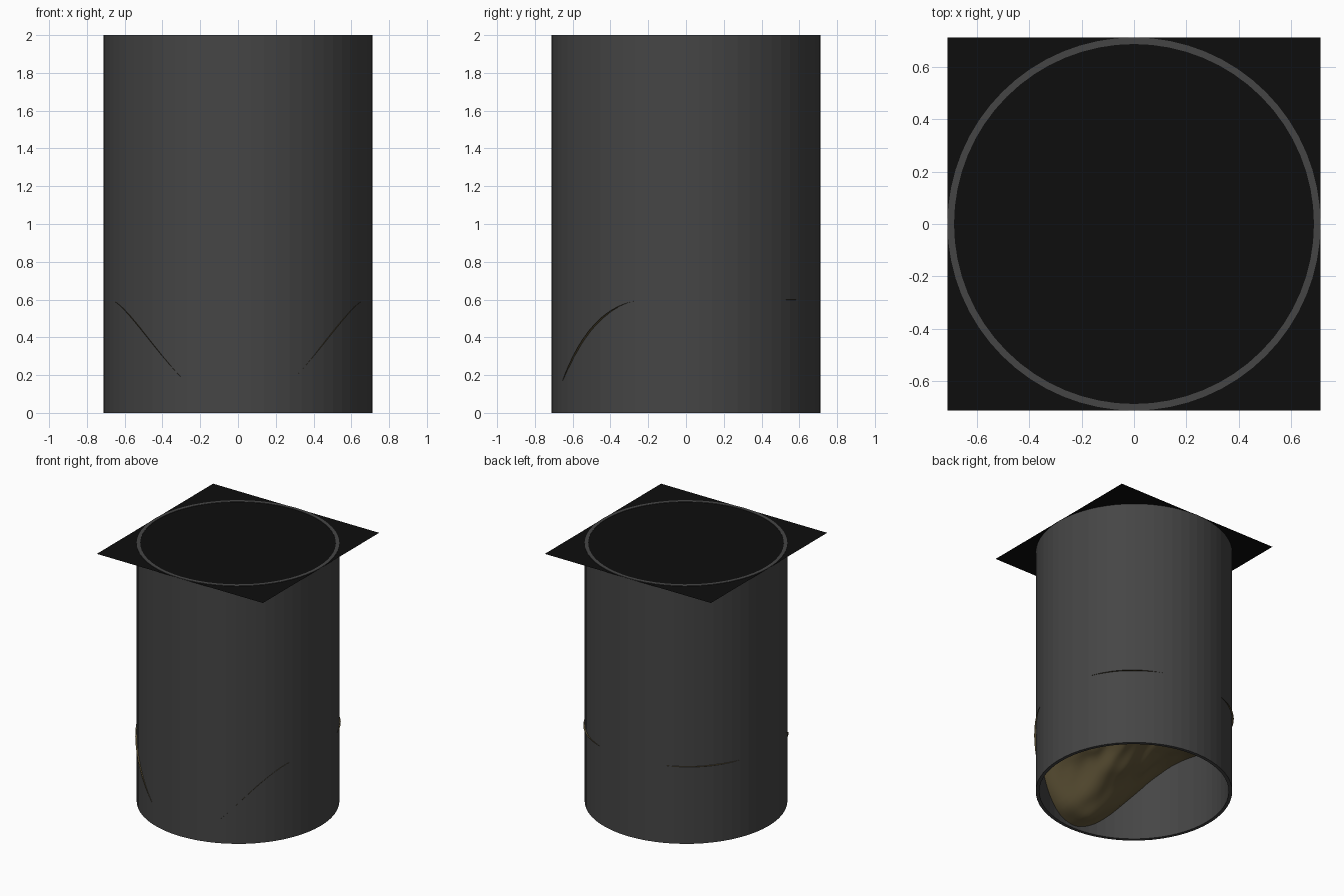
import bpy, bmesh, math
from mathutils import Vector, noise

if "Cube" in bpy.data.objects:
    bpy.data.objects.remove(bpy.data.objects["Cube"])

R_OUT, R_IN, H = 0.712, 0.687, 2.0


def material(name, rgb):
    m = bpy.data.materials.new(name)
    m.diffuse_color = (*rgb, 1)
    m.use_nodes = True
    m.node_tree.nodes["Principled BSDF"].inputs["Base Color"].default_value = m.diffuse_color
    return m


def make_object(name, bm, mat):
    me = bpy.data.meshes.new(name)
    bm.to_mesh(me)
    bm.free()
    ob = bpy.data.objects.new(name, me)
    bpy.context.collection.objects.link(ob)
    me.materials.append(mat)
    return ob


grey = material("dark grey", (0.06, 0.06, 0.06))
black = material("black", (0.004, 0.004, 0.004))
brown = material("earth brown", (0.115, 0.088, 0.038))

# Hollow shaft wall, open at both ends
SIDES = 64
profile = [(R_OUT, 0), (R_OUT, H), (R_IN, H), (R_IN, 0)]
bm = bmesh.new()
rings = []
for r, z in profile:
    rings.append([bm.verts.new((r * math.cos(2 * math.pi * i / SIDES),
                                r * math.sin(2 * math.pi * i / SIDES), z))
                  for i in range(SIDES)])
for k in range(4):
    a, b = rings[k], rings[(k + 1) % 4]
    for i in range(SIDES):
        j = (i + 1) % SIDES
        bm.faces.new((a[i], a[j], b[j], b[i]))
make_object("shaft_wall", bm, grey)

# Square cover sheet just below the rim
bm = bmesh.new()
bmesh.ops.create_grid(bm, x_segments=1, y_segments=1, size=R_OUT)
bmesh.ops.translate(bm, verts=bm.verts, vec=(0, 0, H - 0.003))
make_object("cover_sheet", bm, black)


# Earth floor: bumpy sheet dipping at the front, poking through on the diagonals
def floor_height(x, y, t):
    d = min(math.hypot(x, y + 0.71), 0.85)
    dip = 0.58 * (1 + math.cos(math.pi * d / 0.85)) / 2
    bumps = 0.07 * noise.noise(Vector((x * 4, y * 4, 3.1)))
    bumps += 0.03 * noise.noise(Vector((x * 9, y * 9, 7.7)))
    return 0.6 - dip + bumps * (1 - t ** 4)


RINGS, SPOKES = 28, 96
bm = bmesh.new()
centre = bm.verts.new((0, 0, floor_height(0, 0, 0)))
prev = None
for k in range(1, RINGS + 1):
    t = k / RINGS
    ring = []
    for i in range(SPOKES):
        a = 2 * math.pi * i / SPOKES
        r = t * (R_OUT - 0.012 * math.cos(4 * a))
        x, y = r * math.cos(a), r * math.sin(a)
        ring.append(bm.verts.new((x, y, floor_height(x, y, t))))
    for i in range(SPOKES):
        j = (i + 1) % SPOKES
        if prev:
            bm.faces.new((prev[i], ring[i], ring[j], prev[j]))
        else:
            bm.faces.new((centre, ring[i], ring[j]))
    prev = ring
for f in bm.faces:
    f.smooth = True
make_object("earth_floor", bm, brown)
